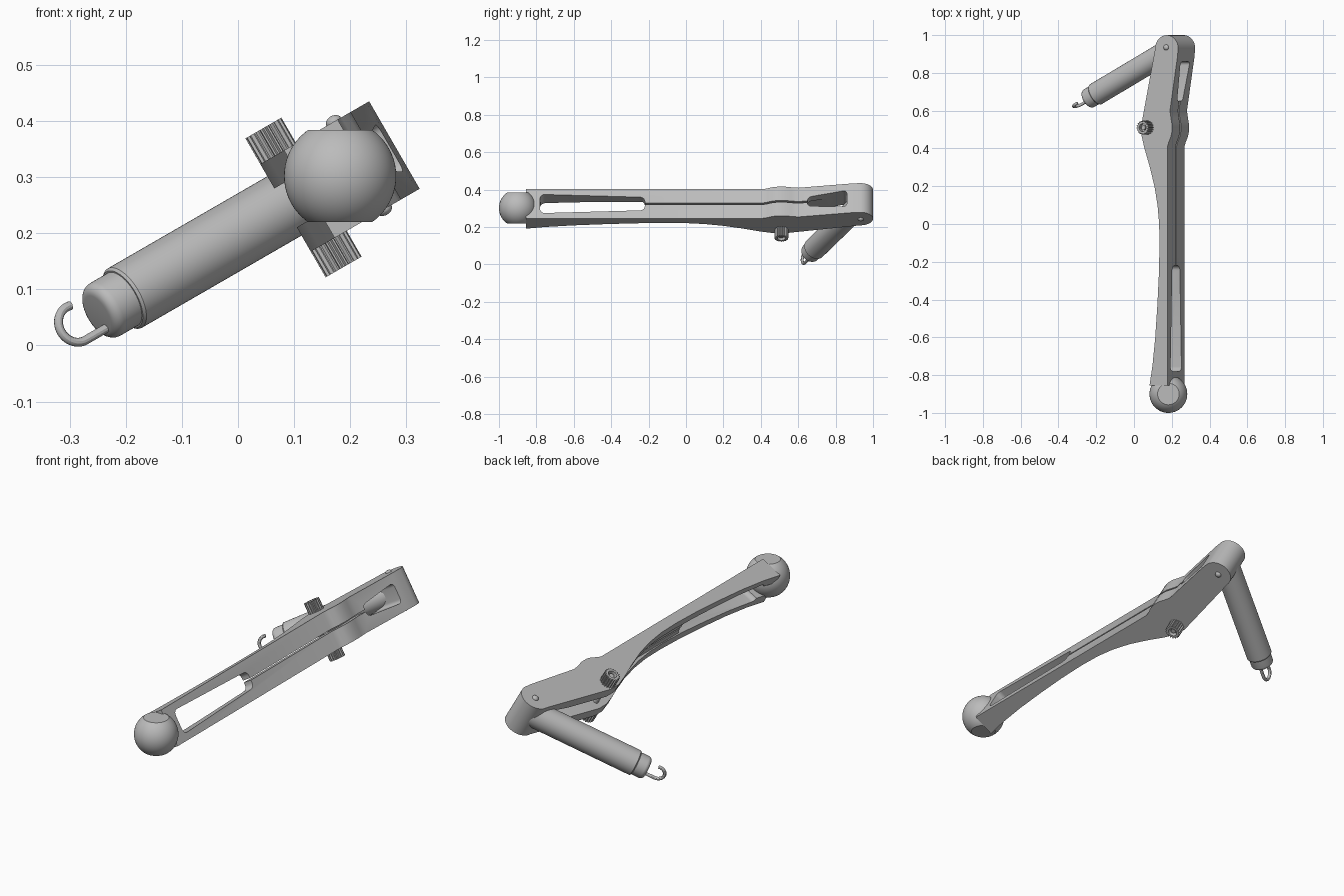
import bpy, bmesh
from math import sin, cos, pi, radians
from mathutils import Matrix, Vector

cube = bpy.data.objects.get("Cube")
if cube:
    bpy.data.objects.remove(cube)

grey = bpy.data.materials.new("plain grey")
grey.use_nodes = True
colour = (0.5, 0.5, 0.5, 1)
grey.diffuse_color = colour
grey.node_tree.nodes["Principled BSDF"].inputs["Base Color"].default_value = colour

# The whole arm is rolled about its length; parts are made flat, then tilted
TILT = Matrix.Rotation(radians(-30), 4, 'Y')
MID = 0.17          # middle of the arm thickness
HALF = 0.09         # half of the arm thickness
scene = bpy.context.scene


def link(name, mesh):
    ob = bpy.data.objects.new(name, mesh)
    scene.collection.objects.link(ob)
    return ob


def from_bmesh(name, bm):
    bmesh.ops.recalc_face_normals(bm, faces=bm.faces)
    mesh = bpy.data.meshes.new(name)
    bm.to_mesh(mesh)
    bm.free()
    return link(name, mesh)


def prism(name, points, low, high, along='Z', rounding=0):
    """Extrude an outline along Z (points are x, y) or X (points are y, z)."""
    bm = bmesh.new()
    place = (lambda p: (p[0], p[1], low)) if along == 'Z' else (lambda p: (low, p[0], p[1]))
    face = bm.faces.new([bm.verts.new(place(p)) for p in points])
    step = Vector((0, 0, high - low)) if along == 'Z' else Vector((high - low, 0, 0))
    out = bmesh.ops.extrude_face_region(bm, geom=[face])["geom"]
    moved = [g for g in out if isinstance(g, bmesh.types.BMVert)]
    bmesh.ops.translate(bm, verts=moved, vec=step)
    if rounding:
        sides = [e for e in bm.edges
                 if (e.verts[0].co - e.verts[1].co).normalized().cross(step).length < 1e-5]
        bmesh.ops.bevel(bm, geom=sides, offset=rounding, segments=5, profile=0.5,
                        affect='EDGES')
    return from_bmesh(name, bm)


def lathe(name, profile, matrix, steps=48):
    """Revolve (radius, height) points about Z."""
    bm = bmesh.new()
    verts = [bm.verts.new((r, 0, h)) for r, h in profile]
    edges = [bm.edges.new(pair) for pair in zip(verts, verts[1:])]
    bmesh.ops.spin(bm, geom=verts + edges, cent=(0, 0, 0), axis=(0, 0, 1),
                   angle=2 * pi, steps=steps)
    bmesh.ops.remove_doubles(bm, verts=bm.verts, dist=1e-5)
    ob = from_bmesh(name, bm)
    ob.data.transform(matrix)
    return ob


def rod(name, x, y, low, high, radius):
    return lathe(name, [(0, low), (radius, low), (radius, high), (0, high)],
                 Matrix.Translation((x, y, 0)), 32)


def bake(ob):
    """Replace the object's data with its evaluated mesh."""
    graph = bpy.context.evaluated_depsgraph_get()
    return bpy.data.meshes.new_from_object(ob.evaluated_get(graph))


def carve(ob, cutters):
    for c in cutters:
        mod = ob.modifiers.new("cut", 'BOOLEAN')
        mod.operation, mod.solver, mod.object = 'DIFFERENCE', 'EXACT', c
    mesh = bake(ob)
    ob.modifiers.clear()
    ob.data = mesh
    for c in cutters:
        bpy.data.objects.remove(c)


def finish(ob, tilt=True):
    if tilt:
        ob.data.transform(TILT)
    ob.data.materials.clear()
    ob.data.materials.append(grey)
    bpy.ops.object.select_all(action='DESELECT')
    ob.select_set(True)
    bpy.context.view_layer.objects.active = ob
    bpy.ops.object.shade_smooth_by_angle(angle=radians(30))


# Arm: side outline with a swollen clamp, a hinge bump and a round end
front = [(.355, -.855), (.355, .41), (.363, .435), (.375, .46), (.382, .49), (.382, .53),
         (.376, .56), (.37, .60), (.415, .88)]
end = [(.35 + .07 * cos(a), .93 + .07 * sin(a)) for a in [pi * i / 16 for i in range(17)]]
back = [(.196, .53), (.196, .47), (.214, .40), (.247, .30), (.275, .20), (.294, .10),
        (.304, 0), (.306, -.12), (.302, -.27), (.293, -.43), (.28, -.6), (.263, -.75),
        (.245, -.855)]
arm = prism("arm", front + end + back, MID - HALF, MID + HALF)

# Rear channel that leaves two side plates and a front web
channel = prism("channel_cutter", [(.31, -.95), (.31, .41), (.335, .48), (.335, .56),
                                   (.325, .6), (.35, .84), (.1, .84), (.1, -.95)],
                MID - .04, MID + .04)


def slot(name, y0, half0, y1, half1, rounding):
    outline = [(y0, MID - half0), (y1, MID - half1), (y1, MID + half1), (y0, MID + half0)]
    return prism(name, outline, 0, .6, 'X', rounding)


carve(arm, [channel,
            slot("long_slot_cutter", -.78, .058, -.22, .04, .025),
            slot("short_slot_cutter", .65, .028, .86, .05, .02),
            slot("slit_cutter", -.3, .005, .7, .005, 0)])
finish(arm)

# Ball with flat top and bottom
bm = bmesh.new()
bmesh.ops.create_uvsphere(bm, u_segments=64, v_segments=32, radius=.1)
for side in (1, -1):
    cut = bmesh.ops.bisect_plane(bm, geom=bm.verts[:] + bm.edges[:] + bm.faces[:],
                                 plane_co=(0, 0, .082 * side), plane_no=(0, 0, side),
                                 clear_outer=True)["geom_cut"]
    bmesh.ops.edgeloop_fill(bm, edges=[e for e in cut if isinstance(e, bmesh.types.BMEdge)])
ball = from_bmesh("ball", bm)
ball.data.transform(Matrix.Translation((.182, -.9, .302)))
finish(ball, tilt=False)

# Clamp bolt with a ribbed, hollow knob on each side
KX, KY = .233, .51
finish(rod("clamp_bolt", KX, KY, MID - .135, MID + .135, .012))
TEETH = 18
ribs = []
for i in range(TEETH * 4):
    r = .037 if i % 4 < 2 else .031
    a = 2 * pi * i / (TEETH * 4)
    ribs.append((KX + r * cos(a), KY + r * sin(a)))
for side, label in ((1, "upper"), (-1, "lower")):
    span = sorted((MID + side * .088, MID + side * .143))
    knob = prism(label + "_knob", ribs, *span)
    hole = sorted((MID + side * .122, MID + side * .17))
    carve(knob, [rod("knob_cutter", KX, KY, *hole, .021)])
    finish(knob)

# Hinge pin with domed heads
dome = [(.015 * cos(a), HALF + .011 * sin(a)) for a in [pi / 2 * i / 6 for i in range(7)]]
pin = [(r, -h) for r, h in reversed(dome)] + dome
finish(lathe("hinge_pin", pin, Matrix.Translation((.347, .935, MID)), 24))

# Swinging handle: sleeve, rounded cap and wire hook, all along one axis
axis = Vector((-.889, -.459, 0)).normalized()
across = Vector((0, 0, 1))
swing = Matrix((across, axis.cross(across), axis)).transposed().to_4x4()
swing.translation = (.347, .935, MID + .004)
finish(lathe("handle_sleeve", [(0, .02), (.061, .02), (.061, .54), (.057, .545), (0, .545)],
             swing))
cap = [(0, .53), (.054, .53)]
cap += [(.036 + .018 * cos(a), .585 + .018 * sin(a)) for a in [pi / 2 * i / 6 for i in range(7)]]
finish(lathe("handle_cap", cap + [(0, .603)], swing))

path = [(-.03, .59)]
for i in range(25):
    a = radians(-90 + 195 * i / 24)
    path.append((.004 + .034 * sin(a), .65 + .034 * cos(a)))
curve = bpy.data.curves.new("hook_path", 'CURVE')
curve.dimensions = '3D'
curve.bevel_depth = .008
curve.bevel_resolution = 4
curve.use_fill_caps = True
line = curve.splines.new('POLY')
line.points.add(len(path) - 1)
for point, (x, s) in zip(line.points, path):
    point.co = (x, 0, s, 1)
wire = link("hook_path", curve)
bpy.context.view_layer.update()
hook = link("hook", bake(wire))
bpy.data.objects.remove(wire)
hook.data.transform(swing)
finish(hook)
